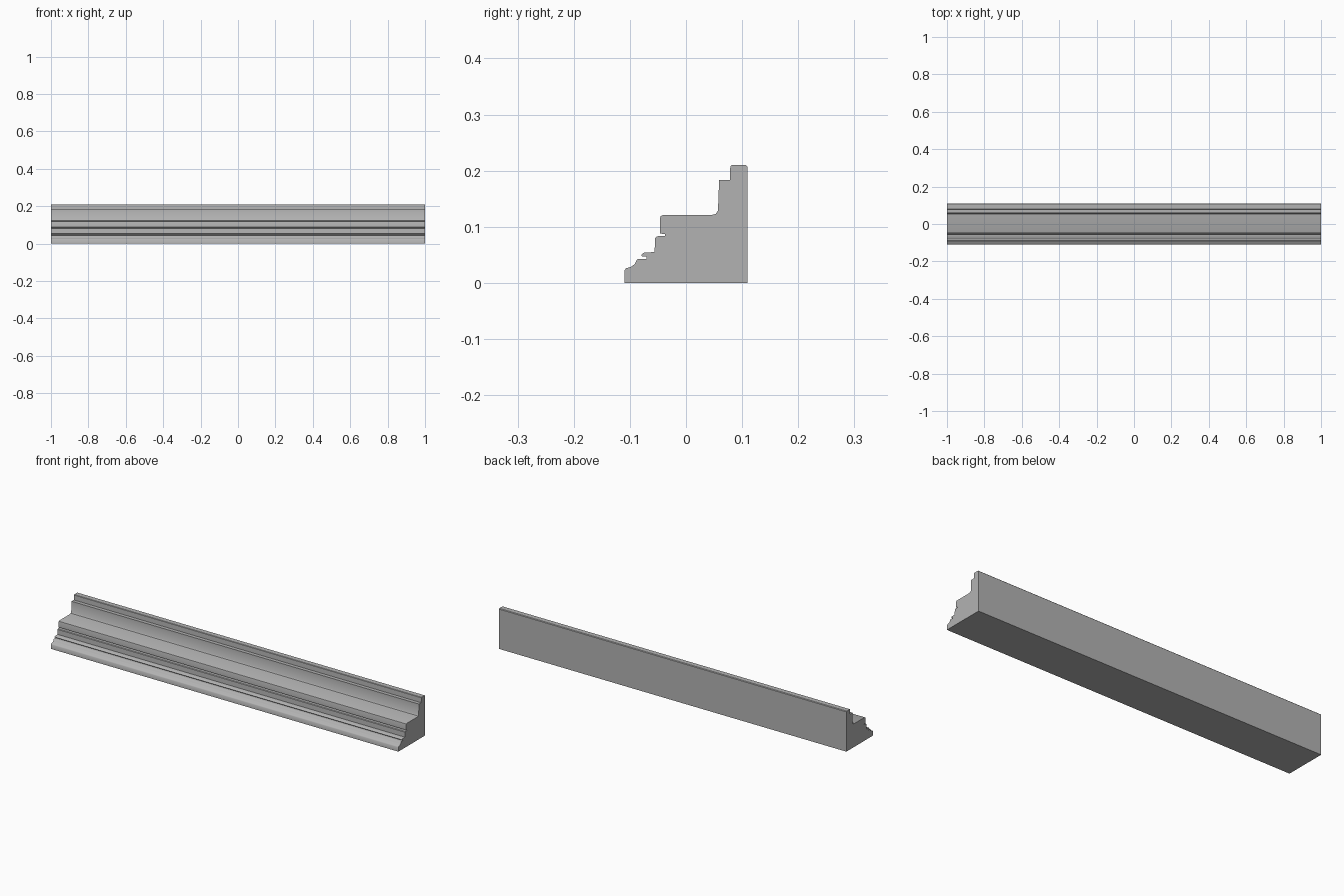
import bpy, bmesh
from math import radians

if "Cube" in bpy.data.objects:
    bpy.data.objects.remove(bpy.data.objects["Cube"])

# Moulding cross-section (y, z), from the front foot up to the back top
profile = [
    (-0.11, 0), (-0.11, 0.022), (-0.107, 0.026), (-0.097, 0.029), (-0.091, 0.034), (-0.087, 0.042),
    (-0.085, 0.043), (-0.070, 0.043), (-0.070, 0.047), (-0.078, 0.047), (-0.080, 0.050), (-0.075, 0.054),
    (-0.056, 0.055), (-0.055, 0.080), (-0.052, 0.083), (-0.037, 0.084), (-0.037, 0.087),
    (-0.046, 0.088), (-0.046, 0.116), (-0.045, 0.119), (-0.041, 0.121),
    (0.045, 0.121), (0.053, 0.123), (0.057, 0.129), (0.059, 0.183), (0.078, 0.183),
    (0.079, 0.208), (0.081, 0.210), (0.107, 0.210), (0.110, 0.207), (0.110, 0),
]

# Extrude the section along x
bm = bmesh.new()
face = bm.faces.new([bm.verts.new((-1, y, z)) for y, z in profile])
ext = bmesh.ops.extrude_face_region(bm, geom=[face], use_keep_orig=True)
bmesh.ops.translate(bm, vec=(2, 0, 0),
                    verts=[e for e in ext["geom"] if isinstance(e, bmesh.types.BMVert)])
bmesh.ops.recalc_face_normals(bm, faces=bm.faces)
mesh = bpy.data.meshes.new("moulding")
bm.to_mesh(mesh)
bm.free()

# Darker grey finish
grey = bpy.data.materials.new("dark_grey")
grey.diffuse_color = (0.45, 0.45, 0.45, 1)
grey.use_nodes = True
grey.node_tree.nodes["Principled BSDF"].inputs["Base Color"].default_value = grey.diffuse_color
mesh.materials.append(grey)

moulding = bpy.data.objects.new("moulding", mesh)
bpy.context.collection.objects.link(moulding)
bpy.context.view_layer.objects.active = moulding
moulding.select_set(True)
bpy.ops.object.shade_smooth_by_angle(angle=radians(40))
